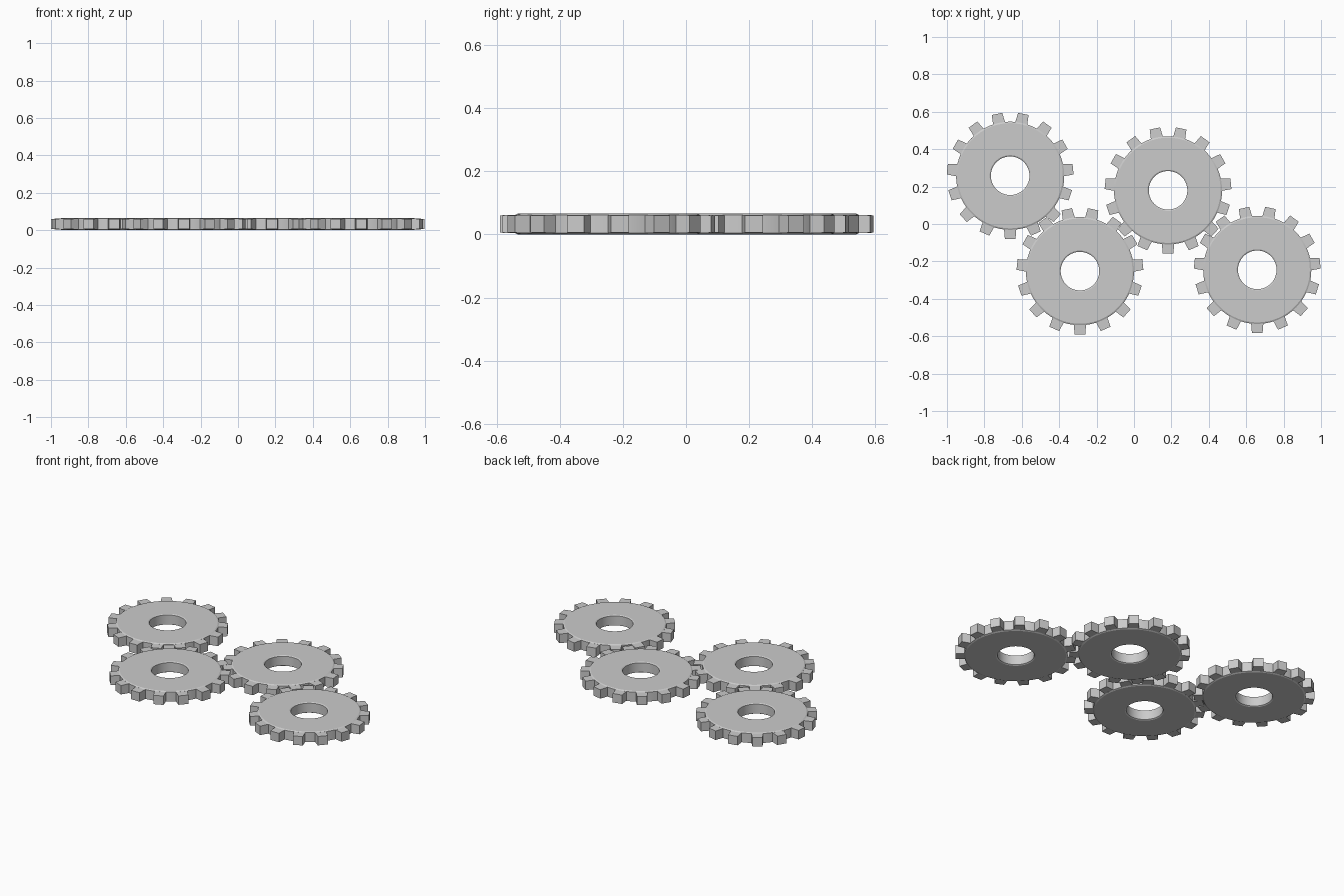
import bpy, bmesh
from math import sin, cos, pi, radians

if "Cube" in bpy.data.objects:
    bpy.data.objects.remove(bpy.data.objects["Cube"])

TEETH, SEGS = 15, 90
ROOT_R, TIP_R = 0.289, 0.338
MID = 0.033  # half the thickness


def add_body(bm):
    # ring body: chamfered cross-section (radius, height) turned round the axis
    profile = [(0.103, 0.004), (0.110, 0), (0.281, 0), (0.289, 0.004),
               (0.289, 0.062), (0.281, 0.066), (0.110, 0.066), (0.103, 0.062)]
    rings = []
    for i in range(SEGS):
        a = 2 * pi * i / SEGS
        rings.append([bm.verts.new((r * cos(a), r * sin(a), z)) for r, z in profile])
    n = len(profile)
    for i in range(SEGS):
        p, q = rings[i], rings[(i + 1) % SEGS]
        for j in range(n):
            k = (j + 1) % n
            bm.faces.new((p[j], q[j], q[k], p[k]))


def add_tooth(bm, a):
    # tapered block, sunk slightly into the body
    def section(r, w, h):
        return [bm.verts.new((r * cos(a) - s * w * sin(a), r * sin(a) + s * w * cos(a), MID + t * h))
                for s, t in ((-1, -1), (1, -1), (1, 1), (-1, 1))]
    p = section(ROOT_R - 0.006, 0.033, 0.029)
    q = section(TIP_R, 0.0285, 0.0275)
    bm.faces.new(p[::-1])
    bm.faces.new(q)
    for j in range(4):
        k = (j + 1) % 4
        bm.faces.new((p[j], p[k], q[k], q[j]))


# one gear mesh shared by all four wheels
bm = bmesh.new()
add_body(bm)
for t in range(TEETH):
    add_tooth(bm, -pi / 2 + 2 * pi * t / TEETH)
bmesh.ops.recalc_face_normals(bm, faces=bm.faces)
mesh = bpy.data.meshes.new("gear")
bm.to_mesh(mesh)
bm.free()

# the zigzag gear train
places = {"gear_far_left": (-0.662, 0.258), "gear_centre_left": (-0.289, -0.252),
          "gear_centre_right": (0.182, 0.180), "gear_far_right": (0.659, -0.245)}
for name, (x, y) in places.items():
    gear = bpy.data.objects.new(name, mesh)
    gear.location = (x, y, 0)
    bpy.context.collection.objects.link(gear)

bpy.context.view_layer.objects.active = gear
gear.select_set(True)
bpy.ops.object.shade_smooth_by_angle(angle=radians(20))
